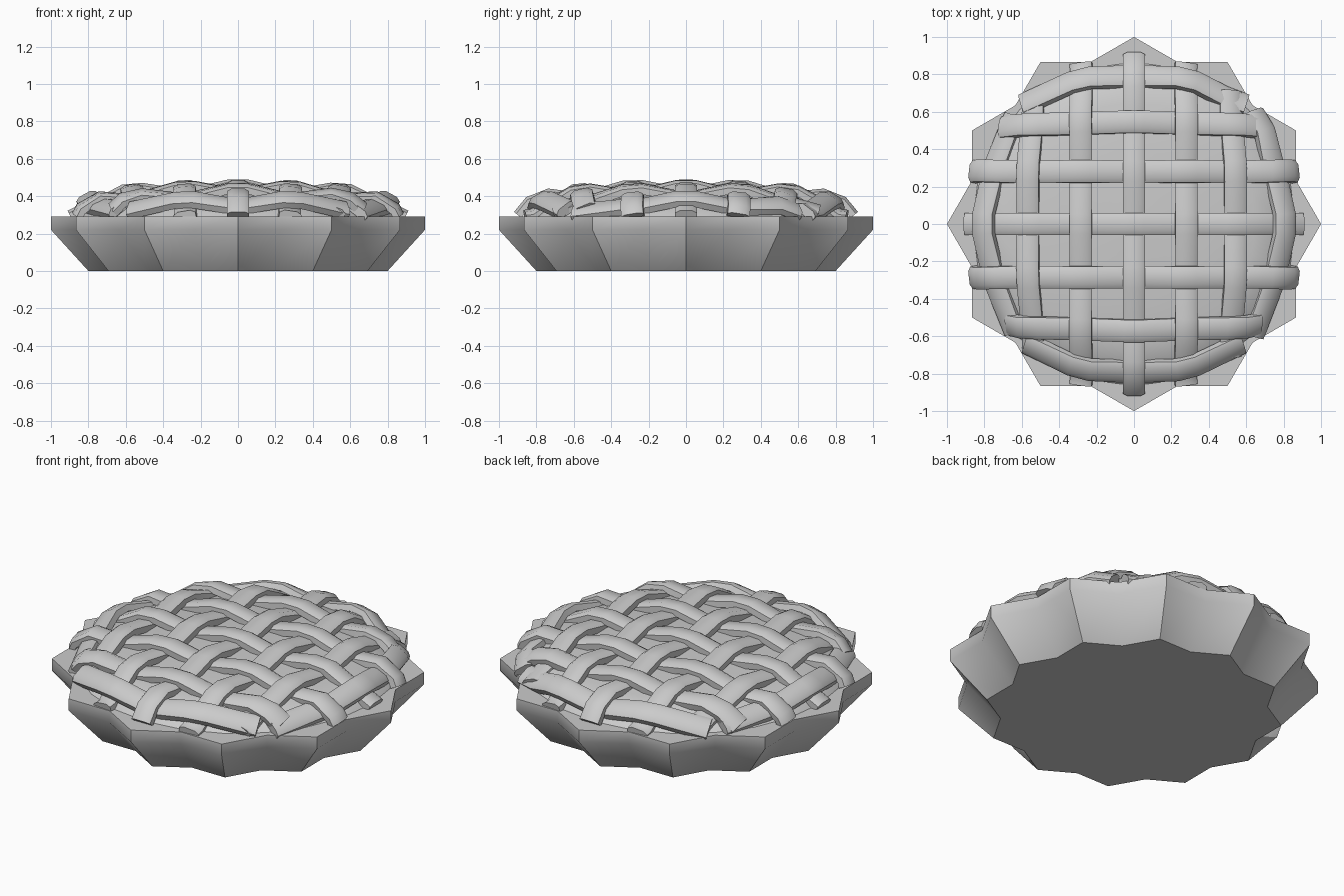
import bpy, bmesh, math
from mathutils import Vector

if "Cube" in bpy.data.objects:
    bpy.data.objects.remove(bpy.data.objects["Cube"])


def make_object(name, verts, faces, angle=35):
    me = bpy.data.meshes.new(name)
    me.from_pydata(verts, [], faces)
    bm = bmesh.new()
    bm.from_mesh(me)
    bmesh.ops.recalc_face_normals(bm, faces=bm.faces)
    bm.to_mesh(me)
    bm.free()
    ob = bpy.data.objects.new(name, me)
    bpy.context.collection.objects.link(ob)
    bpy.ops.object.select_all(action='DESELECT')
    bpy.context.view_layer.objects.active = ob
    ob.select_set(True)
    bpy.ops.object.shade_smooth_by_angle(angle=math.radians(angle))
    return ob


def loft(name, rings, angle=35):
    n = len(rings[0])
    verts = [v for r in rings for v in r]
    faces = [(k * n + i, k * n + (i + 1) % n, (k + 1) * n + (i + 1) % n, (k + 1) * n + i)
             for k in range(len(rings) - 1) for i in range(n)]
    faces += [tuple(range(n)), tuple(range((len(rings) - 1) * n, len(rings) * n))]
    return make_object(name, verts, faces, angle)


def ring(r_tip, r_valley, z):
    out = []
    for i in range(24):
        r = r_valley if i % 2 else r_tip
        a = math.radians(15 * i)
        out.append((r * math.cos(a), r * math.sin(a), z))
    return out


# Fluted crust with a flat rim
loft("pie_crust", [ring(0.8, 0.717, 0), ring(1, 0.897, 0.22),
                   ring(1, 0.897, 0.29), ring(0.84, 0.84, 0.29)], 40)

# Domed filling
PROFILE = [(0, 0.425), (0.4, 0.41), (0.65, 0.39), (0.79, 0.36), (0.87, 0.285)]
loft("filling", [ring(r, r, z) for r, z in reversed(PROFILE[1:])] + [ring(0.02, 0.02, 0.425)])


# Height of the dome surface that the lattice follows
DOME = [(0, 0.445), (0.3, 0.44), (0.6, 0.42), (0.74, 0.395), (0.82, 0.365), (0.9, 0.30), (1.0, 0.22)]


def height(x, y):
    r = math.hypot(x, y)
    for (r0, z0), (r1, z1) in zip(DOME, DOME[1:]):
        if r <= r1:
            return z0 + (z1 - z0) * (r - r0) / (r1 - r0)
    return DOME[-1][1]


def normal(x, y):
    e = 0.05
    return Vector((height(x - e, y) - height(x + e, y),
                   height(x, y - e) - height(x, y + e), 2 * e)).normalized()


# Pastry strip swept over the dome with a rounded-top section
SECTION = [(-0.06, -0.025), (0.06, -0.025), (0.06, 0.01), (0.035, 0.025), (-0.035, 0.025), (-0.06, 0.01)]


def strip(name, path):
    pts = [Vector((x, y, height(x, y))) + normal(x, y) * lift for x, y, lift in path]
    rings = []
    for i, p in enumerate(pts):
        t = (pts[min(i + 1, len(pts) - 1)] - pts[max(i - 1, 0)]).normalized()
        side = t.cross(normal(p.x, p.y)).normalized()
        up = side.cross(t)
        rings.append([p + side * u + up * v for u, v in SECTION])
    loft(name, rings)


# Woven lattice: offset from centre, bow of the outer strips, half length
LINES = [(-0.80, 0.16, 0.58), (-0.57, 0.03, 0.67), (-0.285, 0, 0.86), (0, 0, 0.9),
         (0.28, 0, 0.86), (0.545, 0.03, 0.71), (0.80, 0.16, 0.60)]
CROSS = [-0.78, -0.56, -0.285, 0, 0.28, 0.545, 0.78]

for d, label in enumerate(("lengthwise", "crosswise")):
    for i, (off, bow, half) in enumerate(LINES):
        path = []
        for j, c in enumerate(CROSS):
            if abs(c) > half - 0.05:
                continue
            over = ((i + j) % 2 == 1) == (d == 0)
            sign = 1 if over else -1
            for k in (-0.05, 0.05):
                path.append((c + k, 0.02 * sign))
        path = [(-half, 0)] + [p for p in path if abs(p[0]) < half - 0.02] + [(half, 0)]
        out = []
        for s, lift in path:
            o = off - math.copysign(bow * (s / half) ** 2, off)
            out.append((o, s, lift) if d == 0 else (s, o, lift))
        strip(f"{label}_strip_{i + 1}", out)
